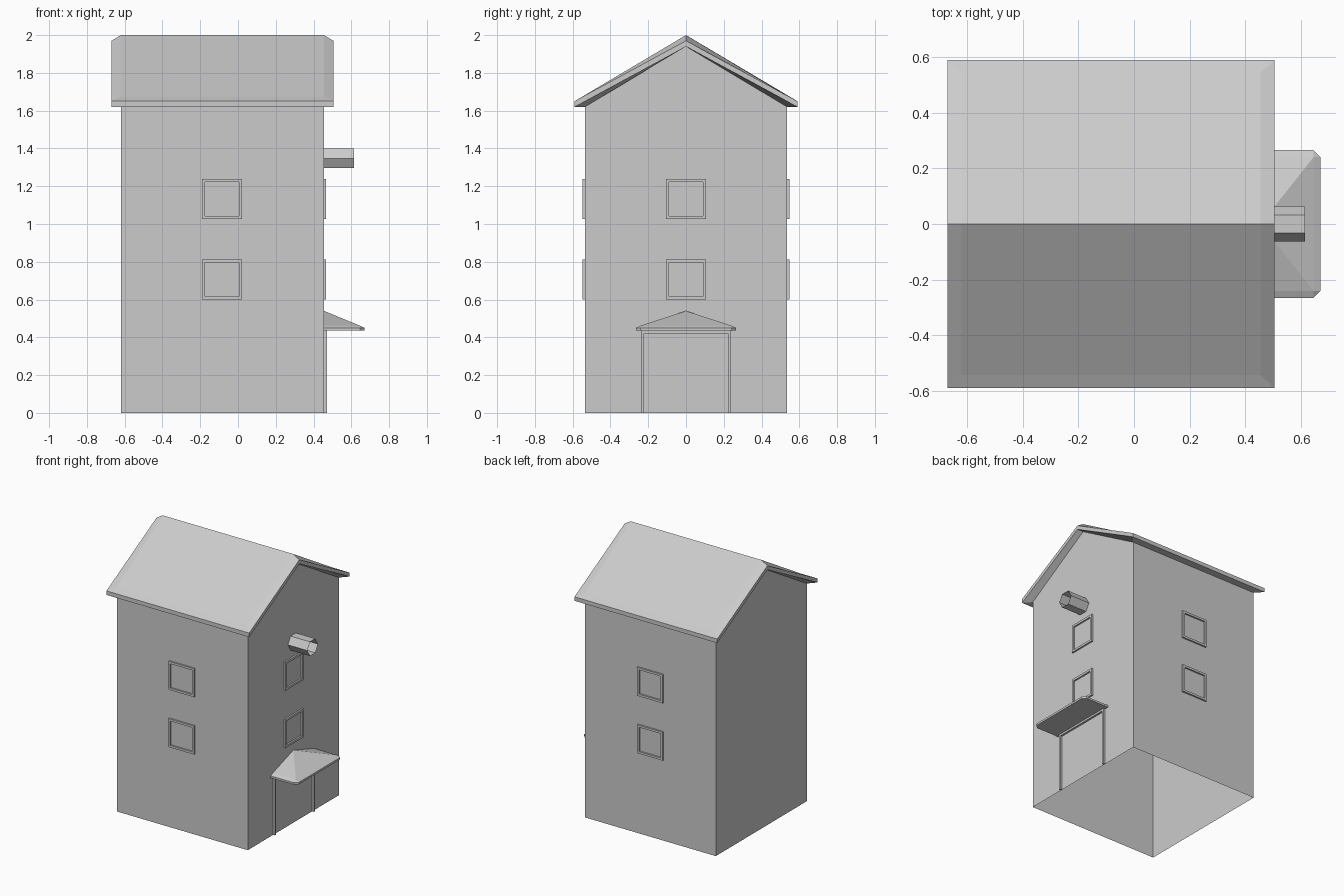
import bpy, bmesh, math

if "Cube" in bpy.data.objects:
    bpy.data.objects.remove(bpy.data.objects["Cube"])

X0, X1, Y = -0.62, 0.455, 0.535      # wall planes


def make(name, verts, faces):
    me = bpy.data.meshes.new(name)
    bm = bmesh.new()
    vs = [bm.verts.new(v) for v in verts]
    for f in faces:
        bm.faces.new([vs[i] for i in f])
    bmesh.ops.recalc_face_normals(bm, faces=bm.faces[:])
    bm.to_mesh(me)
    bm.free()
    ob = bpy.data.objects.new(name, me)
    bpy.context.collection.objects.link(ob)
    return ob


def bridge(a, b, n, closed=True):
    """Quads between two vertex loops starting at index a and b."""
    return [(a + i, a + (i + 1) % n, b + (i + 1) % n, b + i)
            for i in range(n if closed else n - 1)]


# walls and roof: one shell, open underneath
def roof_loop(grow, y, eave, ridge):
    a, b = X0 - grow, X1 + grow
    return [(a, -y, eave), (b, -y, eave), (b, 0, ridge),
            (b, y, eave), (a, y, eave), (a, 0, ridge)]


verts = [(X0, -Y, 0), (X1, -Y, 0), (X1, Y, 0), (X0, Y, 0)]
verts += roof_loop(0, Y, 1.62, 1.94)
verts += roof_loop(0.05, 0.59, 1.62, 1.94)
verts += roof_loop(0.05, 0.59, 1.65, 1.97)
verts += roof_loop(0, 0.542, 1.675, 2.0)
faces = [(0, 1, 5, 4), (1, 2, 7, 6, 5), (2, 3, 8, 7), (3, 0, 4, 9, 8)]
for k in (4, 10, 16):
    faces += bridge(k, k + 6, 6)
faces += [(22, 23, 24, 27), (27, 24, 25, 26)]
make("house_walls_and_roof", verts, faces)


# raised frames; side maps (along wall, height, depth) to space
SIDES = {
    "front": lambda u, w, d: (u, -Y - d, w),
    "back": lambda u, w, d: (u, Y + d, w),
    "right": lambda u, w, d: (X1 + d, u, w),
}


def frame(name, side, u0, u1, w0, w1, t, depth, open_bottom=False):
    P = SIDES[side]
    wi = w0 if open_bottom else w0 + t
    outer = [(u0, w0), (u0, w1), (u1, w1), (u1, w0)]
    inner = [(u0 + t, wi), (u0 + t, w1 - t), (u1 - t, w1 - t), (u1 - t, wi)]
    verts = [P(u, w, d) for loop, d in
             ((outer, 0), (outer, depth), (inner, depth), (inner, 0)) for u, w in loop]
    faces = []
    for k in (0, 4, 8):
        faces += bridge(k, k + 4, 4, not open_bottom)
    if open_bottom:
        faces += [(0, 4, 8, 12), (3, 7, 11, 15)]
    return make(name, verts, faces)


for side, c in (("front", -0.085), ("back", -0.085), ("right", 0.0)):
    for floor, z in (("lower", 0.6), ("upper", 1.027)):
        frame(f"{side}_{floor}_window_frame", side,
              c - 0.106, c + 0.106, z, z + 0.212, 0.016, 0.012)

# door frame
frame("door_frame", "right", -0.236, 0.236, 0, 0.435, 0.014, 0.015, True)

# canopy over the door: hipped top, bevelled lip, flat underside
out = [(X1, -0.265), (0.645, -0.265), (0.67, -0.24),
       (0.67, 0.24), (0.645, 0.265), (X1, 0.265)]
top = [(X1, -0.24, 0.462), (0.645, -0.24, 0.462),
       (0.645, 0.24, 0.462), (X1, 0.24, 0.462)]
verts = [(x, y, 0.435) for x, y in out] + [(x, y, 0.45) for x, y in out]
verts += top + [(X1, 0, 0.54)]
faces = [(5, 4, 3, 2, 1, 0)] + bridge(0, 6, 6, False)
faces += [(6, 7, 13, 12), (7, 8, 13), (8, 9, 14, 13), (9, 10, 14), (10, 11, 15, 14)]
faces += [(12, 13, 16), (13, 14, 16), (14, 15, 16)]
faces += [(0, 6, 12, 16, 15, 11, 5)]
make("door_canopy", verts, faces)

# open six-sided pipe above the upper window
verts = [(x, 0.063 * math.cos(i * math.pi / 3), 1.348 + 0.061 * math.sin(i * math.pi / 3))
         for x in (X1, 0.615) for i in range(6)]
make("hoist_pipe", verts, bridge(0, 6, 6))
